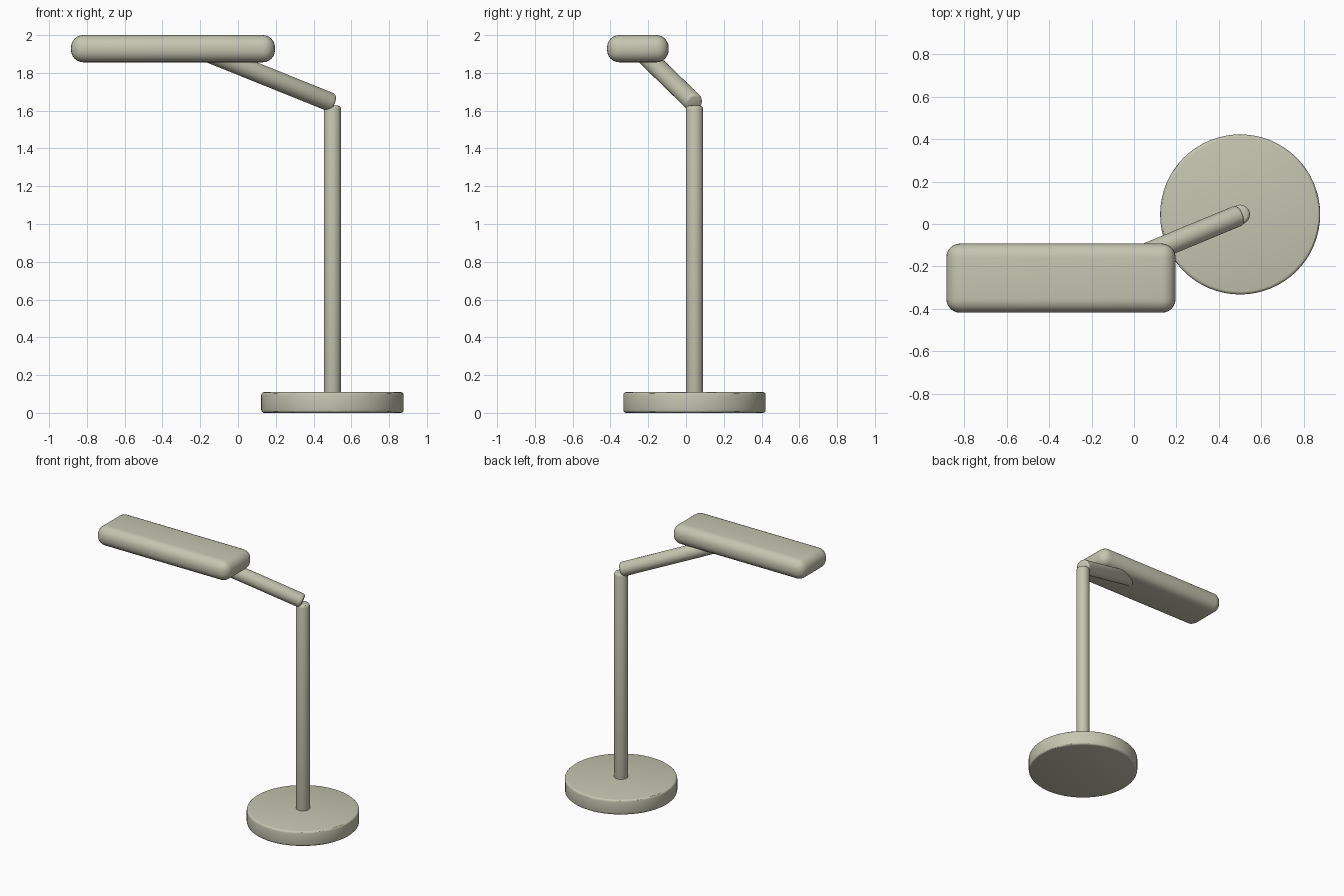
import bpy
from mathutils import Vector

# Remove the default cube
cube = bpy.data.objects.get("Cube")
if cube:
    bpy.data.objects.remove(cube, do_unlink=True)

# Single warm grey paint
paint = bpy.data.materials.new("warm_grey")
paint.use_nodes = True
colour = (0.56, 0.56, 0.44, 1)
paint.diffuse_color = colour
paint.node_tree.nodes["Principled BSDF"].inputs["Base Color"].default_value = colour


def finish(name, bevel, segments):
    """Name the active object, round its edges, smooth and paint it."""
    ob = bpy.context.object
    ob.name = name
    bpy.ops.object.transform_apply(location=False, rotation=False, scale=True)
    mod = ob.modifiers.new("rounding", "BEVEL")
    mod.width = bevel
    mod.segments = segments
    mod.limit_method = "ANGLE"
    mod.angle_limit = 0.7
    bpy.ops.object.modifier_apply(modifier=mod.name)
    bpy.ops.object.shade_smooth_by_angle()
    ob.data.materials.append(paint)
    return ob


def rod(name, start, end, radius, bevel, sides):
    """Cylinder with rounded rims running between two points."""
    a, b = Vector(start), Vector(end)
    turn = (b - a).to_track_quat("Z", "Y").to_euler()
    bpy.ops.mesh.primitive_cylinder_add(
        vertices=sides, radius=radius, depth=(b - a).length,
        location=(a + b) / 2, rotation=turn)
    return finish(name, bevel, 3)


# Stand: disc base, upright pole and slanted arm
rod("base", (0.5, 0.045, 0), (0.5, 0.045, 0.11), 0.377, 0.015, 64)
rod("pole", (0.5, 0.045, 0.08), (0.5, 0.045, 1.627), 0.046, 0.018, 32)
rod("arm", (0.5, 0.043, 1.641), (-0.2, -0.247, 1.923), 0.05, 0.018, 32)

# Lamp head: softly rounded slab
bpy.ops.mesh.primitive_cube_add(size=1, location=(-0.344, -0.255, 1.928))
bpy.context.object.scale = (1.08, 0.326, 0.144)
finish("lamp_head", 0.065, 6)
